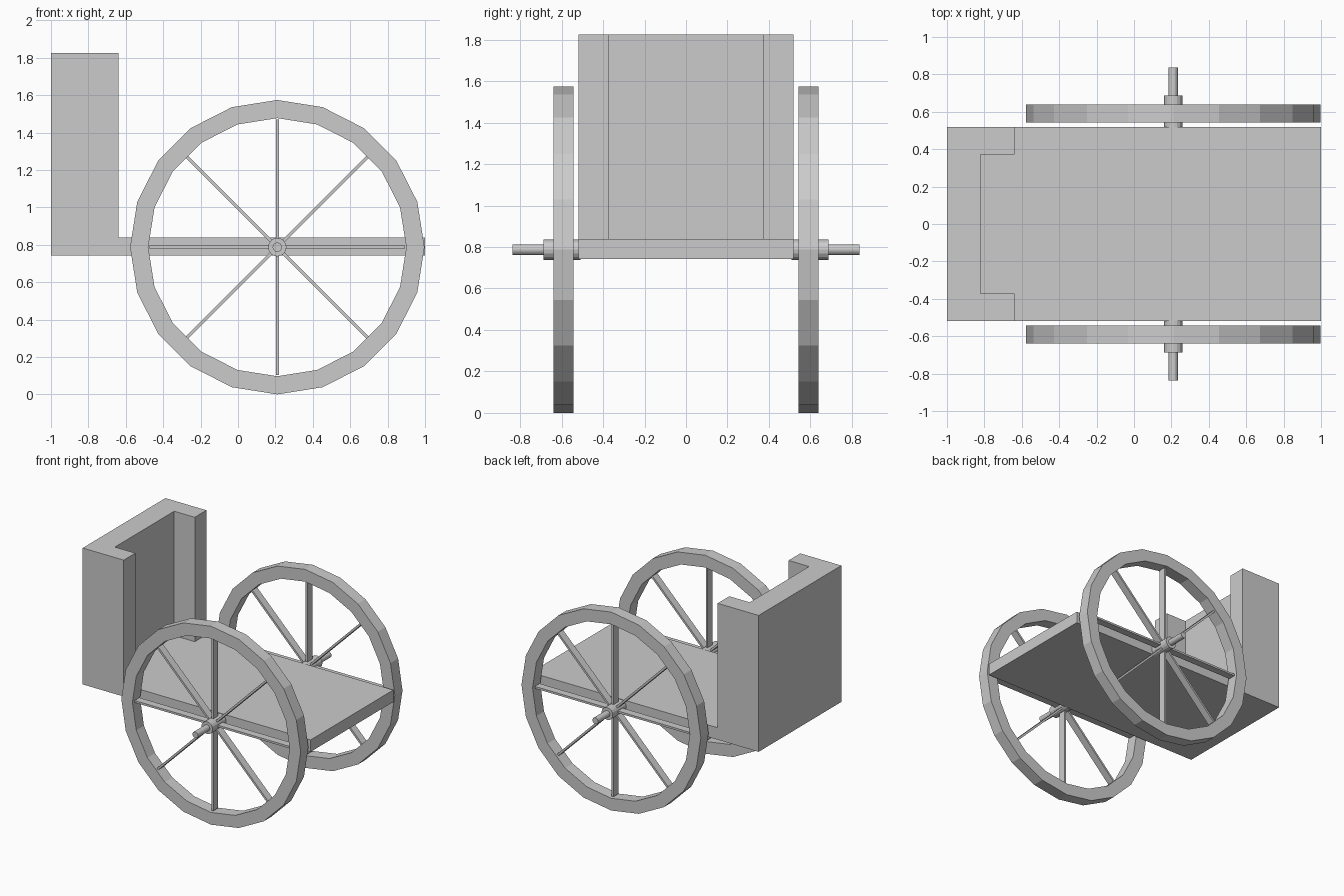
import bpy, bmesh
from math import sin, cos, pi
from mathutils import Matrix

if "Cube" in bpy.data.objects:
    bpy.data.objects.remove(bpy.data.objects["Cube"])

CX, CZ = 0.21, 0.787          # wheel centre
AXIS = Matrix.Rotation(pi / 2, 4, 'X')


def finish(name, bm):
    bmesh.ops.recalc_face_normals(bm, faces=bm.faces)
    me = bpy.data.meshes.new(name)
    bm.to_mesh(me)
    bm.free()
    ob = bpy.data.objects.new(name, me)
    bpy.context.collection.objects.link(ob)
    return ob


def extrude_y(name, profile, y0, y1):
    """Extrude an (x, z) outline along y."""
    bm = bmesh.new()
    face = bm.faces.new([bm.verts.new((x, y0, z)) for x, z in profile])
    moved = bmesh.ops.extrude_face_region(bm, geom=[face])['geom']
    verts = [v for v in moved if isinstance(v, bmesh.types.BMVert)]
    bmesh.ops.translate(bm, verts=verts, vec=(0, y1 - y0, 0))
    return finish(name, bm)


def rod(name, radius, y0, y1, sides):
    bm = bmesh.new()
    bmesh.ops.create_cone(bm, cap_ends=True, segments=sides, radius1=radius,
                          radius2=radius, depth=y1 - y0,
                          matrix=Matrix.Translation((CX, (y0 + y1) / 2, CZ)) @ AXIS)
    return finish(name, bm)


def rim(name, y0, y1, r_out, r_in, sides=20):
    bm = bmesh.new()
    section = [(r_in, y0), (r_out, y0), (r_out, y1), (r_in, y1)]
    rings = [[bm.verts.new((CX + r * cos(2 * pi * i / sides), y,
                            CZ + r * sin(2 * pi * i / sides)))
              for r, y in section] for i in range(sides)]
    for i in range(sides):
        a, b = rings[i], rings[(i + 1) % sides]
        for j in range(4):
            k = (j + 1) % 4
            bm.faces.new((a[j], a[k], b[k], b[j]))
    return finish(name, bm)


def spokes(name, y, count=4):
    bm = bmesh.new()
    for i in range(count):
        m = (Matrix.Translation((CX, y, CZ)) @ Matrix.Rotation(pi * i / count, 4, 'Y')
             @ Matrix.Diagonal((1.366, 0.06, 0.016, 1)))
        bmesh.ops.create_cube(bm, size=1, matrix=m)
    return finish(name, bm)


# Floor and tall back panel as one L-shaped body
body = extrude_y("cart_body", [(-1, 0.743), (1, 0.743), (1, 0.838),
                               (-0.64, 0.838), (-0.64, 1.825), (-1, 1.825)],
                 -0.518, 0.518)

# Recess that leaves a back wall and two side posts
cutter = extrude_y("recess_cutter", [(-0.82, 0.838), (-0.5, 0.838),
                                     (-0.5, 2), (-0.82, 2)], -0.372, 0.372)
cutter.hide_render = True
cut = body.modifiers.new("recess", 'BOOLEAN')
cut.operation = 'DIFFERENCE'
cut.solver = 'EXACT'
cut.object = cutter
bpy.context.view_layer.objects.active = body
body.select_set(True)
bpy.ops.object.modifier_apply(modifier=cut.name)
bpy.data.objects.remove(cutter)

# Axle through both wheels
rod("axle", 0.025, -0.836, 0.836, 16)

# Wheels
for side, s in (("front", -1), ("back", 1)):
    span = lambda a, b: sorted((s * a, s * b))
    rim(side + "_wheel_rim", *span(0.542, 0.638), 0.787, 0.69)
    spokes(side + "_wheel_spokes", s * 0.59)
    rod(side + "_wheel_hub", 0.049, *span(0.51, 0.688), 16)
